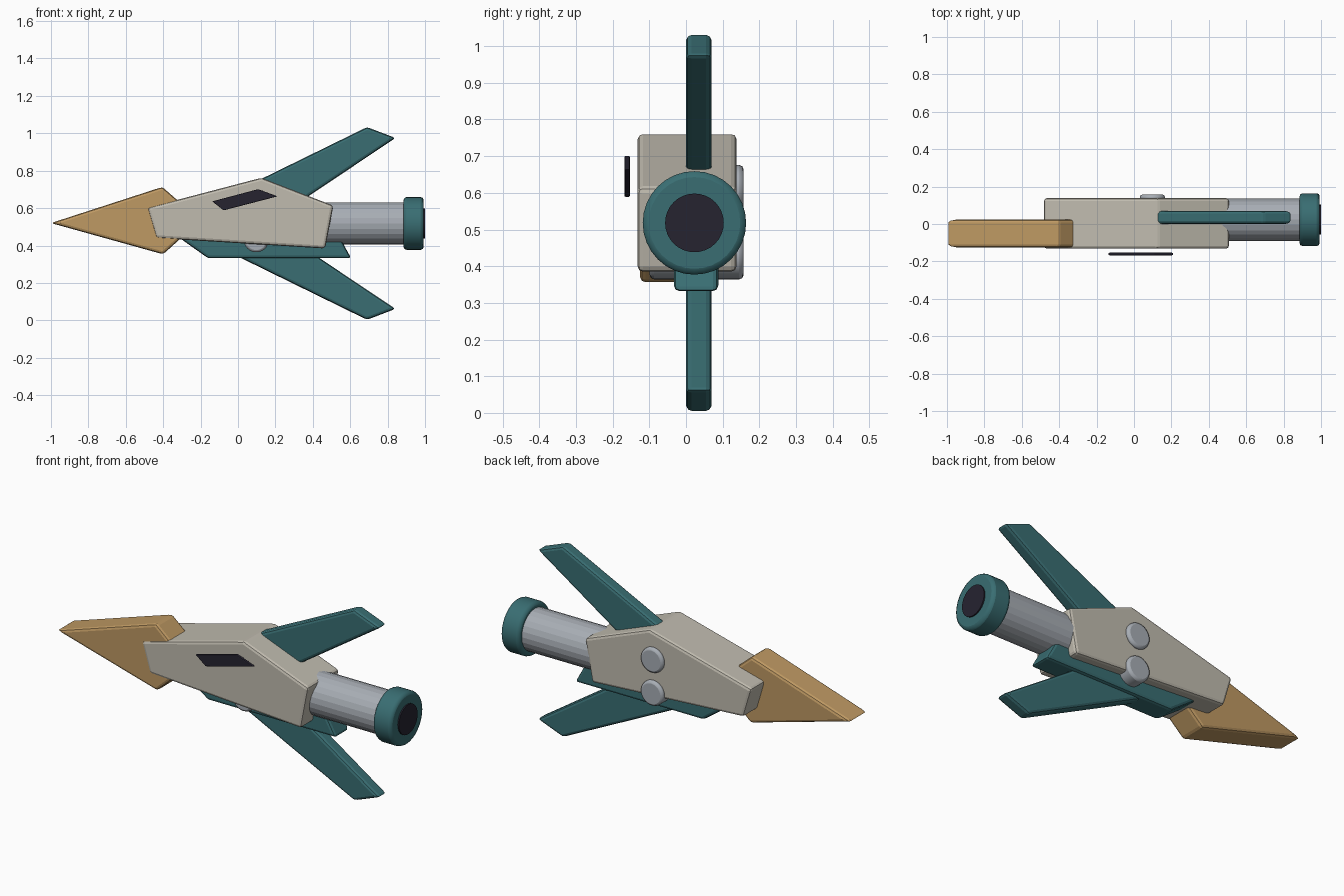
import bpy, bmesh, math
from mathutils import Matrix

if "Cube" in bpy.data.objects:
    bpy.data.objects.remove(bpy.data.objects["Cube"])


def material(name, rgb):
    m = bpy.data.materials.new(name)
    m.diffuse_color = (*rgb, 1)
    m.use_nodes = True
    m.node_tree.nodes["Principled BSDF"].inputs["Base Color"].default_value = m.diffuse_color
    return m


TAN = material("tan", (0.52, 0.32, 0.125))
CREAM = material("cream", (0.53, 0.50, 0.43))
TEAL = material("teal", (0.041, 0.155, 0.17))
GREY = material("grey", (0.39, 0.42, 0.46))
DARK = material("dark", (0.019, 0.017, 0.03))

AXIS_Y, AXIS_Z = 0.023, 0.518   # centre line of the engine


def finish(name, bm, mat, bevel, smooth=True):
    bmesh.ops.recalc_face_normals(bm, faces=bm.faces)
    me = bpy.data.meshes.new(name)
    bm.to_mesh(me)
    bm.free()
    me.materials.append(mat)
    ob = bpy.data.objects.new(name, me)
    bpy.context.collection.objects.link(ob)
    if bevel:
        mod = ob.modifiers.new("bevel", 'BEVEL')
        mod.width = bevel
        mod.segments = 2
        mod.limit_method = 'ANGLE'
        mod.angle_limit = math.radians(30)
    if smooth:
        bpy.ops.object.select_all(action='DESELECT')
        ob.select_set(True)
        bpy.context.view_layer.objects.active = ob
        bpy.ops.object.shade_smooth_by_angle(angle=math.radians(30))
    return ob


def slab(name, profile, y0, y1, mat, bevel=0.015):
    """Extrude an (x, z) outline from y0 to y1."""
    bm = bmesh.new()
    face = bm.faces.new([bm.verts.new((x, y0, z)) for x, z in profile])
    ext = bmesh.ops.extrude_face_region(bm, geom=[face])
    verts = [v for v in ext["geom"] if isinstance(v, bmesh.types.BMVert)]
    bmesh.ops.translate(bm, verts=verts, vec=(0, y1 - y0, 0))
    return finish(name, bm, mat, bevel, smooth=False)


def cylinder(name, axis, centre, radius, depth, mat, bevel=0, sides=32, smooth=True):
    bm = bmesh.new()
    rot = (Matrix.Rotation(math.pi / 2, 4, 'Y') if axis == 'X'
           else Matrix.Rotation(math.pi / 2, 4, 'X'))
    bmesh.ops.create_cone(bm, cap_ends=True, segments=sides, radius1=radius,
                          radius2=radius, depth=depth,
                          matrix=Matrix.Translation(centre) @ rot)
    return finish(name, bm, mat, bevel, smooth)


# Hull and nose
slab("hull", [(-0.485, 0.602), (0.125, 0.762), (0.51, 0.613), (0.466, 0.384),
              (-0.437, 0.44)], -0.132, 0.138, CREAM)
slab("nose", [(-1.0, 0.52), (-0.405, 0.713), (-0.2, 0.535), (-0.4, 0.353)],
     -0.125, 0.024, TAN)

# Keel under the hull
slab("keel", [(-0.34, 0.46), (-0.16, 0.332), (0.605, 0.332), (0.535, 0.46)],
     -0.033, 0.088, TEAL)

# Fins, mirrored about the engine centre line
fin = [(0.0, 0.695), (0.69, 1.033), (0.842, 0.975), (0.2, 0.545)]
slab("upper_fin", fin, 0.0, 0.07, TEAL)
slab("lower_fin", [(x, 2 * AXIS_Z - z) for x, z in fin], 0.0, 0.07, TEAL)

# Engine
cylinder("engine_pipe", 'X', (0.65, AXIS_Y, AXIS_Z), 0.113, 0.52, GREY,
         sides=24, smooth=False)
cylinder("engine_collar", 'X', (0.939, AXIS_Y, AXIS_Z), 0.141, 0.108, TEAL, 0.016)
cylinder("engine_outlet", 'X', (0.975, AXIS_Y, AXIS_Z), 0.08, 0.05, DARK)

# Side window plate, standing clear of the hull
slab("window", [(-0.138, 0.636), (0.107, 0.701), (0.212, 0.663), (-0.077, 0.588)],
     -0.168, -0.153, DARK, 0.004)

# Round side buttons
for label, z in (("upper", 0.609), ("lower", 0.431)):
    cylinder(label + "_button", 'Y', (0.098, 0.029, z), 0.067, 0.256, GREY, 0.012)
